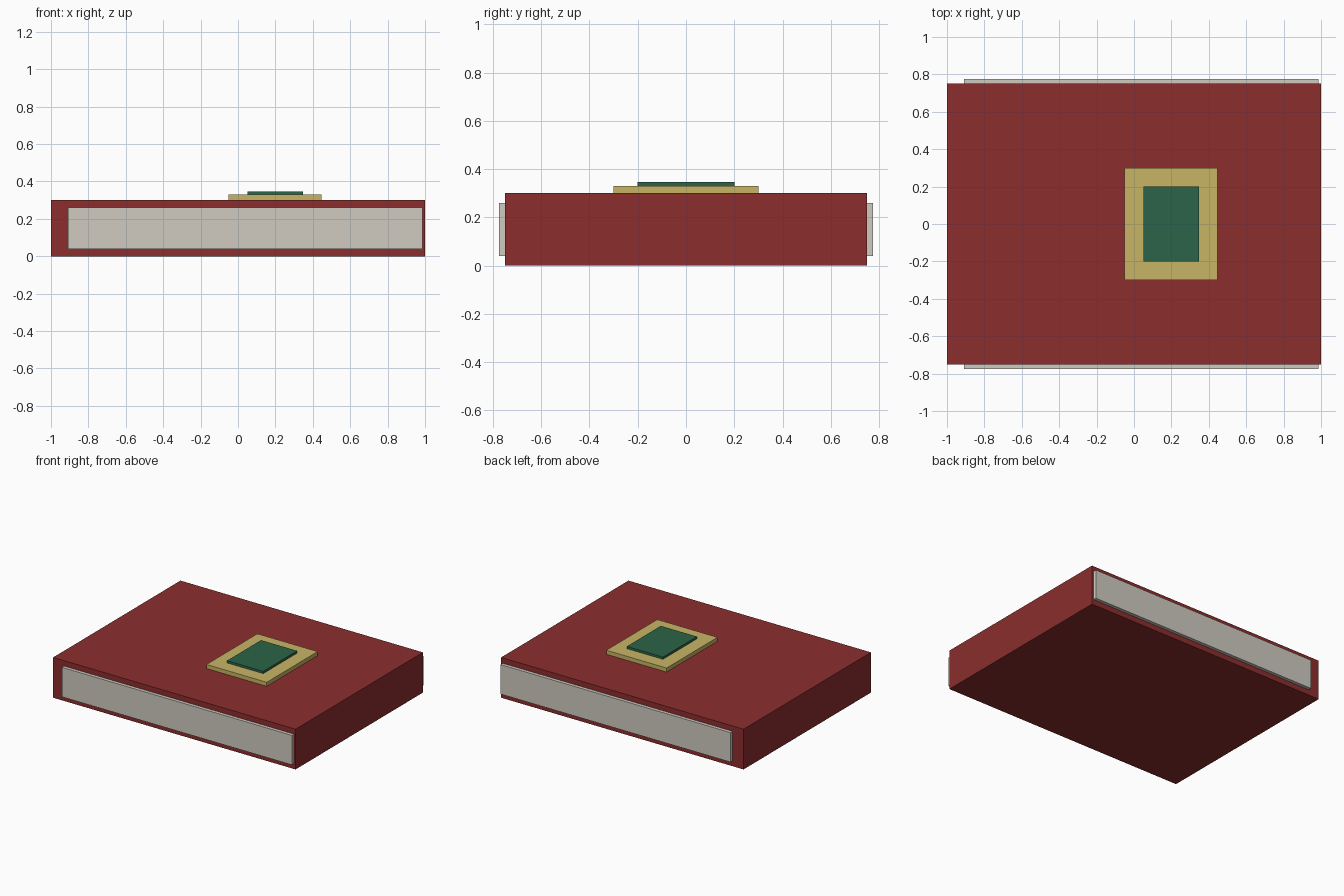
import bpy

if "Cube" in bpy.data.objects:
    bpy.data.objects.remove(bpy.data.objects["Cube"])


def material(name, rgb):
    mat = bpy.data.materials.new(name)
    mat.diffuse_color = (*rgb, 1)
    mat.use_nodes = True
    mat.node_tree.nodes["Principled BSDF"].inputs["Base Color"].default_value = mat.diffuse_color
    return mat


def box(name, low, high, mat):
    """Axis-aligned box between two corners."""
    centre = [(a + b) / 2 for a, b in zip(low, high)]
    bpy.ops.mesh.primitive_cube_add(size=1, location=centre)
    obj = bpy.context.object
    obj.name = name
    obj.scale = [b - a for a, b in zip(low, high)]
    bpy.ops.object.transform_apply(location=False, rotation=False, scale=True)
    obj.data.materials.append(mat)
    return obj


red = material("cover_red", (0.26, 0.027, 0.027))
cream = material("page_cream", (0.63, 0.60, 0.53))
gold = material("plate_gold", (0.58, 0.46, 0.13))
green = material("inlay_green", (0.025, 0.127, 0.065))

# Closed book: cover, with the page block showing at both ends
box("cover", (-1, -0.75, 0), (1, 0.75, 0.3), red)
box("pages", (-0.91, -0.775, 0.04), (0.987, 0.775, 0.26), cream)

# Stepped emblem on the top cover
box("emblem_plate", (-0.05, -0.3, 0.3), (0.447, 0.3, 0.33), gold)
box("emblem_inlay", (0.05, -0.2, 0.33), (0.348, 0.2, 0.347), green)
